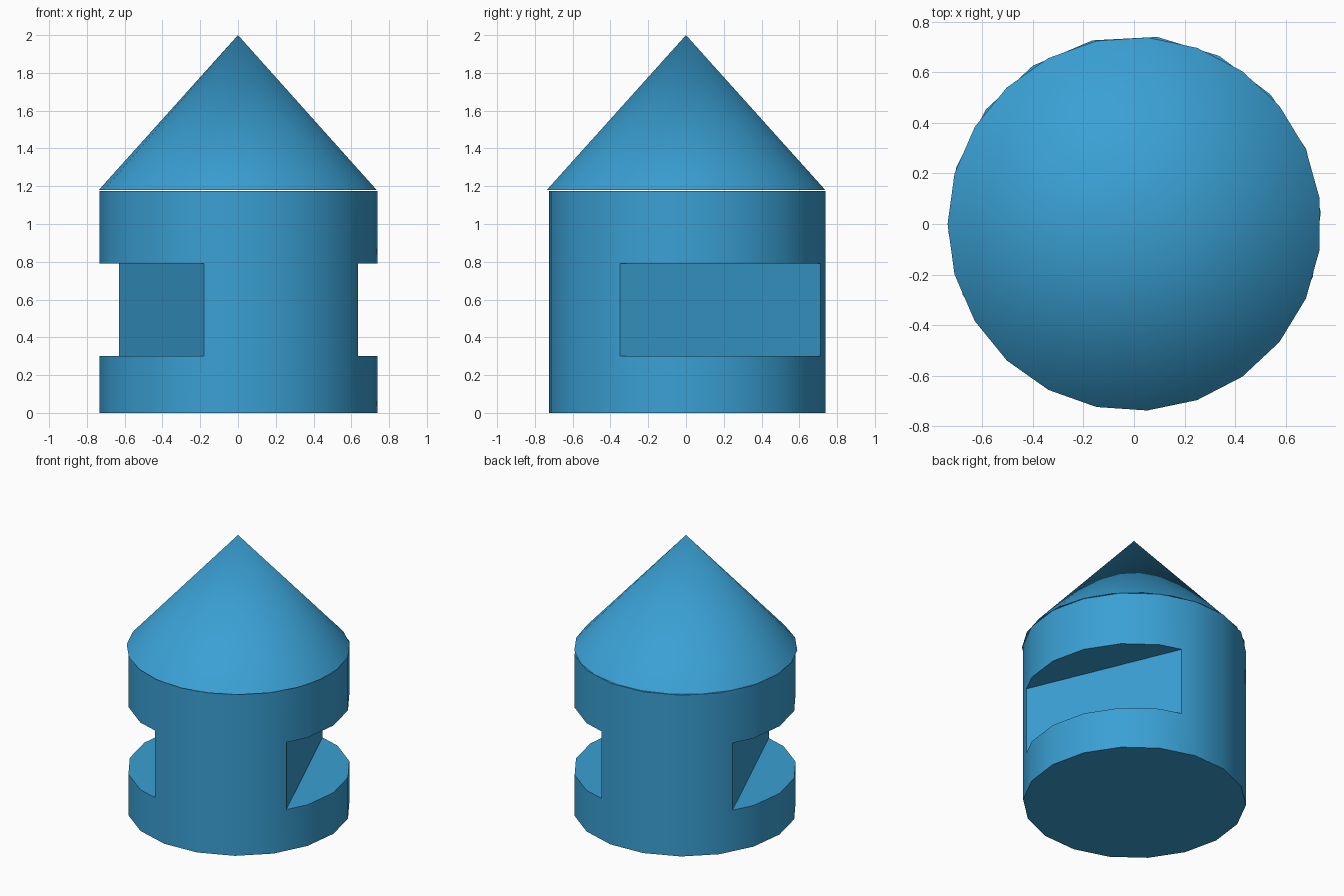
import bpy
import bmesh
from math import radians, sin, cos, tau
from mathutils import Matrix

cube = bpy.data.objects.get("Cube")
if cube:
    bpy.data.objects.remove(cube, do_unlink=True)

blue = bpy.data.materials.new("blue")
blue.use_nodes = True
COLOUR = (0.042, 0.352, 0.658, 1)
blue.diffuse_color = COLOUR
blue.node_tree.nodes["Principled BSDF"].inputs["Base Color"].default_value = COLOUR


def add_object(name, bm):
    bmesh.ops.recalc_face_normals(bm, faces=bm.faces[:])
    mesh = bpy.data.meshes.new(name)
    bm.to_mesh(mesh)
    bm.free()
    mesh.materials.append(blue)
    obj = bpy.data.objects.new(name, mesh)
    bpy.context.collection.objects.link(obj)
    return obj


def base_polygon(bm, sides, radius, start, centre, z):
    """Flat regular polygon whose first corner sits at the start angle."""
    angles = [start + tau * i / sides for i in range(sides)]
    return bm.faces.new([bm.verts.new((centre[0] + radius * cos(a),
                                       centre[1] + radius * sin(a), z))
                         for a in angles])


def activate(obj):
    bpy.ops.object.select_all(action='DESELECT')
    obj.select_set(True)
    bpy.context.view_layer.objects.active = obj


CENTRE = (0.002, 0.0075)

# Cylindrical body
bm = bmesh.new()
floor = base_polygon(bm, 18, 0.7375, radians(3), CENTRE, 0)
top = bmesh.ops.extrude_face_region(bm, geom=[floor], use_keep_orig=True)
bmesh.ops.translate(bm, vec=(0, 0, 1.176),
                    verts=[v for v in top["geom"] if isinstance(v, bmesh.types.BMVert)])
body = add_object("body", bm)

# Two opposite flat notches cut across the body
bm = bmesh.new()
for turn in (23, 203):
    matrix = (Matrix.Translation((*CENTRE, 0.545))
              @ Matrix.Rotation(radians(turn), 4, 'Z')
              @ Matrix.Translation((0.943, 0, 0))
              @ Matrix.Diagonal((1, 2, 0.49, 1)))
    bmesh.ops.create_cube(bm, size=1, matrix=matrix)
cutter = add_object("notch_cutter", bm)
cutter.hide_render = True

activate(body)
cut = body.modifiers.new("notches", 'BOOLEAN')
cut.operation = 'DIFFERENCE'
cut.solver = 'EXACT'
cut.object = cutter
bpy.ops.object.modifier_apply(modifier=cut.name)
bpy.data.objects.remove(cutter, do_unlink=True)

# Pointed conical roof
bm = bmesh.new()
rim = base_polygon(bm, 23, 0.739, radians(180), (0.002, 0), 1.18)
tip = bm.verts.new((0, 0, 2))
for edge in rim.edges[:]:
    bm.faces.new((*edge.verts, tip))
roof = add_object("cone_roof", bm)

# Smooth sides with crisp rims
for obj in (body, roof):
    activate(obj)
    bpy.ops.object.shade_smooth_by_angle(angle=radians(30))
